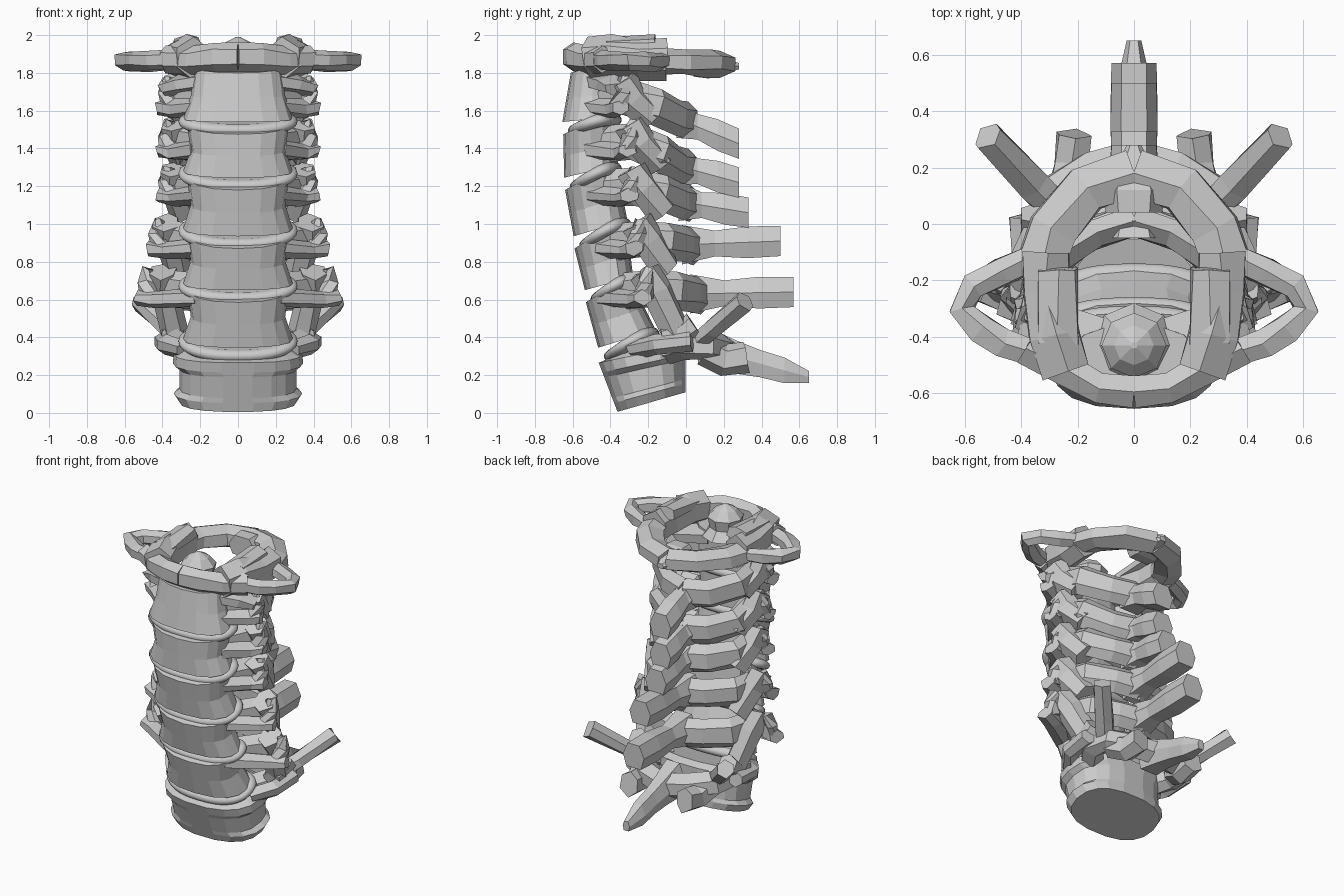
import bpy, bmesh, math, random
from mathutils import Vector

if "Cube" in bpy.data.objects:
    bpy.data.objects.remove(bpy.data.objects["Cube"])

random.seed(4)
Z = Vector((0, 0, 1))


def loft(bm, rings, mirror=False):
    """Skin closed rings into a capped solid, optionally with a copy across x."""
    for s in ((1, -1) if mirror else (1,)):
        vr = [[bm.verts.new((p[0] * s, p[1], p[2])) for p in r] for r in rings]
        n = len(vr[0])
        for a, b in zip(vr, vr[1:]):
            for i in range(n):
                j = (i + 1) % n
                bm.faces.new((a[i], a[j], b[j], b[i]))
        bm.faces.new(vr[0])
        bm.faces.new(vr[-1])


def strut(bm, w, h, *path, end=1.0, n=6, jit=0.008):
    """Mirrored faceted bone bar of half width w and half height h, tapering to end."""
    pts = [Vector(p) for p in path]
    rings = []
    for i, p in enumerate(pts):
        t = (pts[min(i + 1, len(pts) - 1)] - pts[max(i - 1, 0)]).normalized()
        side = t.cross(Z).normalized()
        up = side.cross(t)
        f = 1.1 * (1 + (end - 1) * i / (len(pts) - 1))
        ring = []
        for k in range(n):
            a = 2 * math.pi * (k + 0.5) / n
            q = p + side * (w * f * math.cos(a)) + up * (h * f * math.sin(a))
            if p.x > 0.01:
                q += Vector([random.uniform(-jit, jit) for _ in range(3)])
            ring.append(q)
        rings.append(ring)
    loft(bm, rings, True)


def spine(bm, start, stop, w, h, flare=(1.3, .85, 1.05, 1.0)):
    """Spinous process along the midline from start to stop (y, z)."""
    rings = []
    for i, f in enumerate(flare):
        t = i / (len(flare) - 1)
        y = start[0] + (stop[0] - start[0]) * t
        m = start[1] + (stop[1] - start[1]) * t
        a, b = w * f, h * f
        rings.append([(a, y, m), (a * .55, y, m + b), (-a * .55, y, m + b),
                      (-a, y, m), (-a * .7, y, m - b), (a * .7, y, m - b)])
    loft(bm, rings)


def plate(line, hw, n=16, cup=0.0, inset=0.0, lift=0.0):
    """Tilted rounded outline running from its front edge to its back edge."""
    yf, zf, yb, zb = line
    yf, yb, hw = yf + inset, yb - inset, hw - inset
    ring = []
    for k in range(n):
        c, s = math.cos(2 * math.pi * k / n), math.sin(2 * math.pi * k / n)
        x = hw * math.copysign(abs(c) ** 0.8, c)
        f = 0.5 + 0.5 * math.copysign(abs(s) ** 0.85, s)
        ring.append((x, yf + (yb - yf) * f, zf + (zb - zf) * f + cup * c * c + lift))
    return ring


def mix(a, b, t):
    return [p + (q - p) * t for p, q in zip(a, b)]


def shift(line, *d):
    return [p + q for p, q in zip(line, d)]


def finish(bm, name, smooth=False):
    bmesh.ops.recalc_face_normals(bm, faces=bm.faces)
    me = bpy.data.meshes.new(name)
    bm.to_mesh(me)
    bm.free()
    bpy.context.collection.objects.link(bpy.data.objects.new(name, me))
    for p in me.polygons:
        p.use_smooth = smooth


# Discs: front y, z and back y, z of each mid plane
DISCS = [(-.625, 1.495, -.34, 1.55), (-.615, 1.2, -.34, 1.295), (-.565, .89, -.29, 1.0),
         (-.505, .605, -.26, .7), (-.435, .3, -.14, .42)]
for i, d in enumerate(DISCS):
    bm = bmesh.new()
    angles = [math.pi * (k / 8 - .5) for k in range(9)]
    loft(bm, [plate(d, .315, 40, .02, .05 * (1 - math.cos(a)), .036 * math.sin(a)) for a in angles])
    finish(bm, "disc_%d" % (i + 1), True)

# Middle vertebrae: pillar top, lamina centre (y, z), spinous tip (y, z), side reach, facet drop
ROWS = {"second": ((.35, -.32, 1.69), (.01, 1.55), (.28, 1.425), .42, .13),
        "third": ((.34, -.28, 1.46), (.01, 1.3), (.28, 1.22), .42, .15),
        "fourth": ((.35, -.27, 1.22), (.02, 1.11), (.33, 1.06), .42, .16),
        "fifth": ((.38, -.24, .94), (.04, .88), (.5, .91), .47, .18),
        "sixth": ((.4, -.2, .68), (.08, .62), (.57, .64), .53, .25)}
top = (-.61, 1.8, -.36, 1.8)
for i, (name, (A, (dy, dz), tip, tx, drop)) in enumerate(ROWS.items()):
    ax, ay, az = A
    ty, tz = ay - .03, az - .07
    bm = bmesh.new()
    # waisted body fitted between the neighbouring discs
    lo = shift(DISCS[i], -.03, .045, -.02, .02)
    hi = shift(DISCS[i - 1], -.025, -.02, -.02, -.025) if i else top
    w1 = .27 if i else .23
    loft(bm, [plate(lo, .29), plate(mix(lo, hi, .5), .25), plate(hi, w1, cup=.02)])
    by = hi[2] - .1
    # pedicle and lamina sweeping back to the midline
    strut(bm, .055, .09, (.17, by, az - .04), (ax - .04, ay, az - .02),
          (.3, (ay + dy) / 2, (az + dz) / 2), (.15, dy - .05, dz + .01), (0, dy, dz))
    # articular pillar with upper and lower facets
    strut(bm, .065, .075, (ax, ay - .02, az + .07), (ax - .01, ay + .04, az - .03),
          (ax - .06, ay + .14, az - drop))
    # transverse process and its rising tubercle
    strut(bm, .07, .05, (.2, by - .03, tz), (tx - .09, ty - .03, tz - .01), (tx, ty, tz), end=.7)
    strut(bm, .05, .05, (tx - .06, ty, tz), (tx - .04, ty + .02, tz + .08),
          (tx - .06, ty + .03, tz + .15), end=.6)
    spine(bm, (dy - .06, dz + .01), tip, .08, .08)
    if i == 0:
        # upright peg held by the ring vertebra, and its shoulder facets
        peg = ((.15, 1.78), (.1, 1.84), (.115, 1.91), (.07, 1.96), (.012, 1.99))
        loft(bm, [[(r * math.cos(k * math.pi / 4), -.43 + r * math.sin(k * math.pi / 4), z)
                   for k in range(8)] for r, z in peg])
        strut(bm, .12, .05, (.12, -.45, 1.76), (.3, -.38, 1.74), (.39, -.35, 1.71), end=.7)
    finish(bm, name + "_vertebra")

# Lowest vertebra, with a rimmed body
bm = bmesh.new()
lo, hi = (-.365, .005, 0, .11), (-.465, .265, 0, .36)
rim = ((0, .31), (.18, .34), (.28, .31), (.7, .31), (.8, .345), (1, .34))
loft(bm, [plate(mix(lo, hi, t), w, 18) for t, w in rim] + [plate(hi, .34, 18, .01, .05, .02)])
# arch, upper and lower facets
strut(bm, .07, .075, (.22, -.14, .33), (.31, -.02, .36), (.29, .1, .36), (.15, .19, .33), (0, .23, .31))
strut(bm, .06, .06, (.35, -.13, .4), (.34, -.02, .42), (.34, .04, .47))
strut(bm, .065, .075, (.25, .09, .33), (.22, .2, .28), (.21, .32, .3))
# raised lateral bars and side ridges
strut(bm, .055, .05, (.27, .05, .37), (.36, .14, .44), (.52, .31, .59))
strut(bm, .05, .045, (.28, -.28, .33), (.38, -.16, .36), (.39, .03, .38))
spine(bm, (.14, .33), (.65, .19), .065, .08, (1.4, 1.1, .9, .85, .4))
finish(bm, "lowest_vertebra")

# Ring vertebra at the top: front arch, lateral masses, facets and back arch
bm = bmesh.new()
strut(bm, .06, .07, (0, -.595, 1.885), (.12, -.585, 1.885), (.25, -.51, 1.87), (.38, -.44, 1.87))
strut(bm, .09, .1, (.24, -.52, 1.88), (.28, -.4, 1.89), (.31, -.24, 1.87), (.31, -.1, 1.87))
strut(bm, .07, .04, (.27, -.42, 1.94), (.27, -.16, 1.96))
strut(bm, .09, .065, (.33, -.14, 1.86), (.29, -.02, 1.86), (.17, .12, 1.85), (0, .18, 1.845))
# side processes surrounding an opening
strut(bm, .05, .045, (.34, -.46, 1.87), (.46, -.42, 1.87), (.54, -.37, 1.865), (.61, -.3, 1.865),
      (.57, -.22, 1.865), (.47, -.17, 1.86), (.36, -.12, 1.86))
spine(bm, (.04, 1.845), (.28, 1.835), .1, .065, (1, 1.1, .7, .25))
finish(bm, "ring_vertebra")
